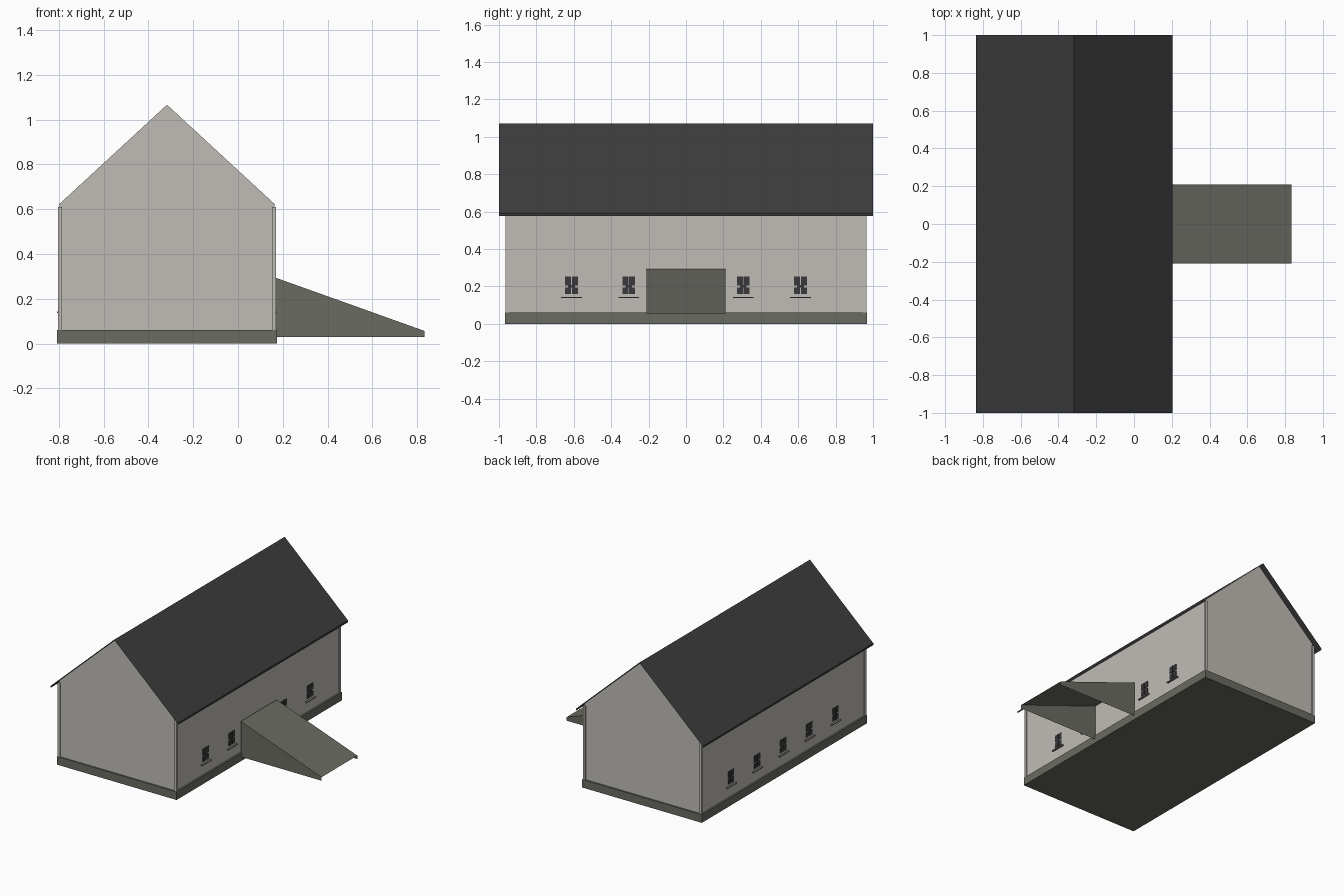
import bpy, bmesh

if "Cube" in bpy.data.objects:
    bpy.data.objects.remove(bpy.data.objects["Cube"])

CX = -0.317          # ridge line in x
HALF = 0.479         # half width of the walls
END = 0.957          # half length of the walls


def material(name, r, g, b):
    m = bpy.data.materials.new(name)
    m.diffuse_color = (r, g, b, 1)
    m.use_nodes = True
    m.node_tree.nodes["Principled BSDF"].inputs["Base Color"].default_value = m.diffuse_color
    return m


WALL = material("warm_grey_wall", 0.53, 0.505, 0.47)
STONE = material("olive_grey_stone", 0.142, 0.147, 0.12)
ROOF = material("charcoal_roof", 0.046, 0.046, 0.046)
GLASS = material("dark_window", 0.04, 0.04, 0.043)
SILL = material("grey_sill", 0.2, 0.195, 0.185)


def mesh(name, verts, faces, mat):
    me = bpy.data.meshes.new(name)
    me.from_pydata(verts, [], faces)
    ob = bpy.data.objects.new(name, me)
    bpy.context.collection.objects.link(ob)
    me.materials.append(mat)
    return ob


def box(name, x0, x1, y0, y1, z0, z1, mat):
    v = [(x, y, z) for x in (x0, x1) for y in (y0, y1) for z in (z0, z1)]
    f = [(0, 1, 3, 2), (4, 6, 7, 5), (0, 4, 5, 1), (2, 3, 7, 6), (0, 2, 6, 4), (1, 5, 7, 3)]
    return mesh(name, v, f, mat)


def prism(name, profile, y0, y1, mat):
    """Extrude an xz profile along y."""
    n = len(profile)
    v = [(x, y, z) for y in (y0, y1) for x, z in profile]
    f = [tuple(range(n)), tuple(range(2 * n - 1, n - 1, -1))]
    f += [(i, i + n, (i + 1) % n + n, (i + 1) % n) for i in range(n)]
    ob = prism_ob = mesh(name, v, f, mat)
    bm = bmesh.new()
    bm.from_mesh(ob.data)
    bmesh.ops.recalc_face_normals(bm, faces=bm.faces)
    bm.to_mesh(ob.data)
    bm.free()
    return prism_ob


# plinth and gabled wall body
box("plinth", CX - 0.491, CX + 0.491, -0.968, 0.968, 0, 0.06, STONE)
prism("walls", [(CX - HALF, 0.06), (CX + HALF, 0.06), (CX + HALF, 0.624),
                (CX, 1.066), (CX - HALF, 0.624)], -END, END, WALL)

# corner trims
for sx in (-1, 1):
    for sy in (-1, 1):
        x, y = CX + sx * (HALF - 0.001), sy * (END - 0.001)
        box("corner_trim", x - 0.009, x + 0.009, y - 0.009, y + 0.009, 0.06, 0.61, WALL)

# thin roof sheet with turned-down eaves
outline = [(CX - 0.52, 0.575), (CX - 0.52, 0.589), (CX, 1.07),
           (CX + 0.52, 0.589), (CX + 0.52, 0.575)]
mesh("roof", [(x, y, z) for y in (-1, 1) for x, z in outline],
     [(i, i + 1, i + 6, i + 5) for i in range(4)], ROOF)

# hollow entrance ramp: sloped top and two side cheeks
side = [(0.17, 0.03), (0.833, 0.03), (0.833, 0.056), (0.17, 0.293)]
mesh("entrance_ramp", [(x, y, z) for y in (-0.21, 0.21) for x, z in side],
     [(0, 1, 2, 3), (7, 6, 5, 4), (3, 2, 6, 7)], STONE)


# windows: four panes with a joining strip and a sill
def window(sx, y):
    def plate(name, y0, y1, z0, z1, d0, d1, mat):
        xs = sorted((CX + sx * (HALF + d0), CX + sx * (HALF + d1)))
        box(name, xs[0], xs[1], y + y0, y + y1, z0, z1, mat)
    for y0, y1 in ((-0.034, -0.002), (0.002, 0.034)):
        plate("window_pane", y0, y1, 0.158, 0.195, -0.002, 0.004, GLASS)
        plate("window_pane", y0, y1, 0.206, 0.252, -0.002, 0.004, GLASS)
    plate("window_bar", -0.018, 0.018, 0.193, 0.208, -0.002, 0.003, GLASS)
    plate("window_sill", -0.055, 0.055, 0.137, 0.143, -0.002, 0.013, SILL)


for i in range(-2, 3):
    window(-1, i * 0.306)
    if i:
        window(1, i * 0.306)
